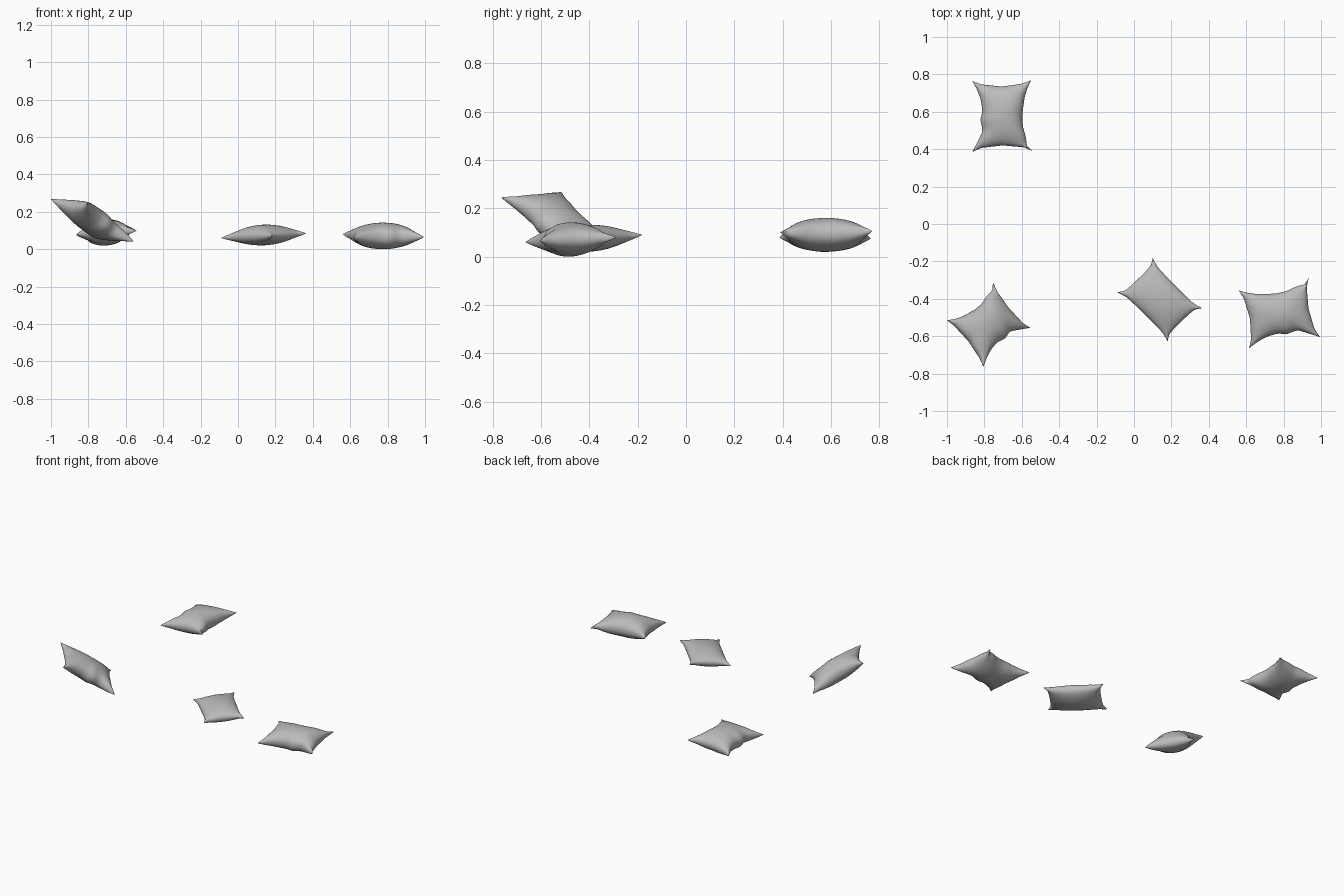
import bpy, bmesh, math
from mathutils import Vector

cube = bpy.data.objects.get("Cube")
if cube:
    bpy.data.objects.remove(cube, do_unlink=True)

# Single fabric colour
fabric = bpy.data.materials.new("grey_fabric")
fabric.use_nodes = True
grey = (0.5, 0.5, 0.5, 1.0)
fabric.diffuse_color = grey
bsdf = next(n for n in fabric.node_tree.nodes if n.type == 'BSDF_PRINCIPLED')
bsdf.inputs["Base Color"].default_value = grey
bsdf.inputs["Roughness"].default_value = 0.8

STEPS = 28

# Seam insets as (position along edge, fraction of the pillow's span)
CREASED = {
    "near": [(0, 0), (.12, .08), (.25, .14), (.43, .175), (.55, .13), (.7, .18), (.87, .08), (1, 0)],
    "far": [(0, 0), (.12, .07), (.25, .12), (.5, .165), (.65, .16), (.8, .11), (.93, .1), (1, 0)],
    "start": [(0, 0), (.15, .05), (.5, .085), (.85, .05), (1, 0)],
    "end": [(0, 0), (.15, .055), (.5, .085), (.85, .055), (1, 0)],
}
plain_edge = [(0, 0), (.13, .06), (.3, .07), (.7, .07), (.87, .06), (1, 0)]
PLAIN = {side: plain_edge for side in CREASED}


def inset(knots, x):
    """Smoothly interpolate the inset of one seam edge."""
    for (x0, y0), (x1, y1) in zip(knots, knots[1:]):
        if x <= x1:
            return y0 + (y1 - y0) * (x - x0) / (x1 - x0)
    return knots[-1][1]


def mix(a, b, f):
    return a + (b - a) * f


def make_pillow(name, corners, half_depth, seams):
    """Two puffed sheets sharing one seam, stretched between four corners."""
    p00, p10, p11, p01 = (Vector(c) for c in corners)
    normal = (p11 - p00).cross(p01 - p10).normalized()
    bm = bmesh.new()

    def point(i, j, side):
        a, b = math.pi * i / STEPS, math.pi * j / STEPS
        s, t = (1 - math.cos(a)) / 2, (1 - math.cos(b)) / 2
        u = mix(inset(seams["start"], t), 1 - inset(seams["end"], t), s)
        v = mix(inset(seams["near"], s), 1 - inset(seams["far"], s), t)
        base = mix(mix(p00, p10, u), mix(p01, p11, u), v)
        puff = abs(math.sin(a) * math.sin(b)) ** 0.9
        return base + normal * (side * half_depth * puff)

    sheets = {}
    for side in (1, -1):
        for i in range(STEPS + 1):
            for j in range(STEPS + 1):
                rim = i in (0, STEPS) or j in (0, STEPS)
                if rim and side < 0:
                    sheets[side, i, j] = sheets[1, i, j]
                else:
                    sheets[side, i, j] = bm.verts.new(point(i, j, side))
        for i in range(STEPS):
            for j in range(STEPS):
                ring = [(i, j), (i + 1, j), (i + 1, j + 1), (i, j + 1)]
                bm.faces.new([sheets[side, *k] for k in ring[::side]])

    # Soften the creases running in from the seam
    inner = [v for v in bm.verts if v.calc_edge_angle if len(v.link_edges) == 4]
    for _ in range(2):
        bmesh.ops.smooth_vert(bm, verts=inner, factor=0.3,
                              use_axis_x=True, use_axis_y=True, use_axis_z=True)
    mesh = bpy.data.meshes.new(name)
    bm.to_mesh(mesh)
    bm.free()
    mesh.materials.append(fabric)
    mesh.shade_smooth()
    obj = bpy.data.objects.new(name, mesh)
    bpy.context.collection.objects.link(obj)
    return obj


# Pillow lying flat at the back
make_pillow("back_pillow", [(-.865, .765, .075), (-.865, .385, .08),
                            (-.54, .39, .1), (-.55, .77, .105)], .07, CREASED)
# Pillow leaning over at the front
make_pillow("tilted_pillow", [(-.805, -.765, .245), (-.555, -.555, .04),
                              (-.755, -.31, .065), (-1, -.515, .268)], .068, CREASED)
# Pillow with straight seams in the middle
make_pillow("middle_pillow", [(-.09, -.365, .06), (.18, -.63, .07),
                              (.365, -.45, .085), (.1, -.18, .09)], .055, PLAIN)
# Pillow lying flat at the side
make_pillow("side_pillow", [(.615, -.665, .06), (.995, -.605, .065),
                            (.935, -.285, .08), (.56, -.355, .08)], .071, CREASED)
